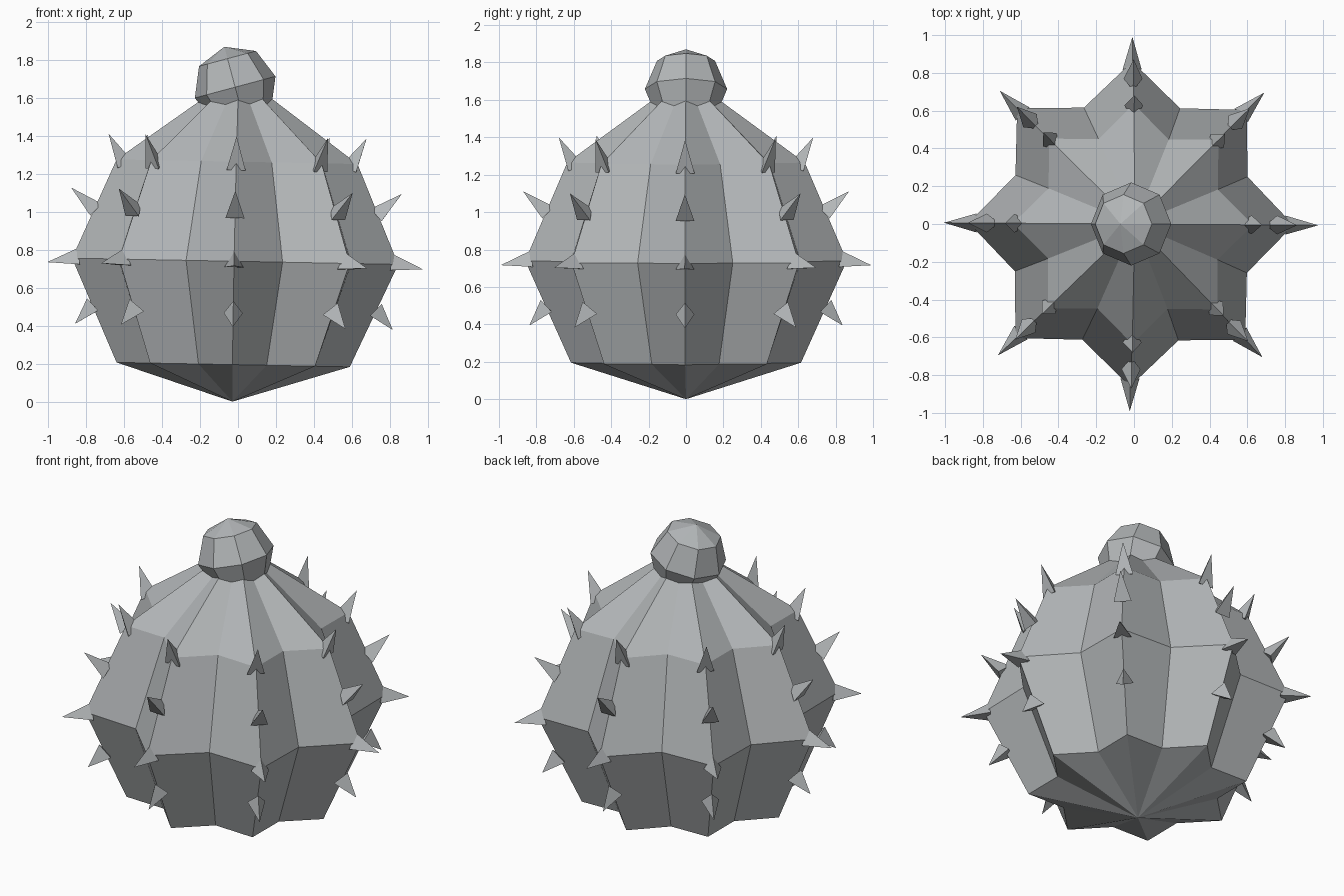
import bpy, bmesh
from math import radians, pi, cos, sin
from mathutils import Matrix, Vector

cube = bpy.data.objects.get("Cube")
if cube:
    bpy.data.objects.remove(cube, do_unlink=True)

grey = bpy.data.materials.new("plain_grey")
grey.use_nodes = True
colour = (0.45, 0.47, 0.48, 1)
grey.diffuse_color = colour
grey.node_tree.nodes["Principled BSDF"].inputs["Base Color"].default_value = colour

# The plant leans very slightly about the middle of its body
MID = 0.74
LEAN = (Matrix.Translation((-0.015, 0, MID)) @ Matrix.Rotation(radians(1.1), 4, 'Y')
        @ Matrix.Rotation(radians(-0.4), 4, 'Z') @ Matrix.Translation((0, 0, -MID)))
RIDGES = 8


def finish(name, bm, matrix):
    bmesh.ops.recalc_face_normals(bm, faces=bm.faces)
    mesh = bpy.data.meshes.new(name)
    bm.to_mesh(mesh)
    bm.free()
    mesh.materials.append(grey)
    obj = bpy.data.objects.new(name, mesh)
    obj.matrix_world = matrix
    bpy.context.collection.objects.link(obj)
    return obj


# Ribbed body: star-shaped rings (height, ridge radius, valley radius)
bm = bmesh.new()
rings = []
for z, ridge, valley in [(0.195, 0.615, 0.47), (MID, 0.86, 0.665), (1.265, 0.635, 0.485)]:
    ring = []
    for i in range(2 * RIDGES):
        a, r = i * pi / RIDGES, valley if i % 2 else ridge
        ring.append(bm.verts.new((r * cos(a), r * sin(a), z)))
    rings.append(ring)
bottom, top = bm.verts.new((0, 0, 0)), bm.verts.new((0, 0, 1.73))
for i in range(2 * RIDGES):
    j = (i + 1) % (2 * RIDGES)
    for low, high in zip(rings, rings[1:]):
        bm.faces.new((low[i], low[j], high[j], high[i]))
    bm.faces.new((bottom, rings[0][j], rings[0][i]))
    bm.faces.new((top, rings[-1][i], rings[-1][j]))
finish("ribbed_body", bm, LEAN)

# Tilted bud on top
bm = bmesh.new()
bmesh.ops.create_uvsphere(bm, u_segments=8, v_segments=4, radius=0.22)
finish("top_bud", bm, Matrix.Translation((-0.015, 0, 1.658)) @ Matrix.Rotation(radians(-15), 4, 'Y'))

# Three-sided thorns: (base radius out, base height, pitch, length)
rows = {"upper": (0.602, 1.232, 65, 0.185), "high": (0.748, 0.988, 45, 0.175),
        "middle": (0.822, 0.737, -7, 0.17), "low": (0.737, 0.488, -43, 0.138)}
for row, (out, height, pitch, length) in rows.items():
    bm = bmesh.new()
    for i in range(RIDGES):
        turn = Matrix.Rotation(i * 2 * pi / RIDGES, 4, 'Z')
        aim = Matrix.Rotation(radians(-pitch), 4, 'Y')
        place = turn @ Matrix.Translation((out, 0, height)) @ aim
        base = [bm.verts.new(place @ Vector((0, 0.058 * sin(a), 0.058 * cos(a))))
                for a in (0, 2 * pi / 3, 4 * pi / 3)]
        tip = bm.verts.new(place @ Vector((length, 0, 0)))
        bm.faces.new(base)
        for k in range(3):
            bm.faces.new((base[k], tip, base[(k + 1) % 3]))
    finish(row + "_thorns", bm, LEAN)
